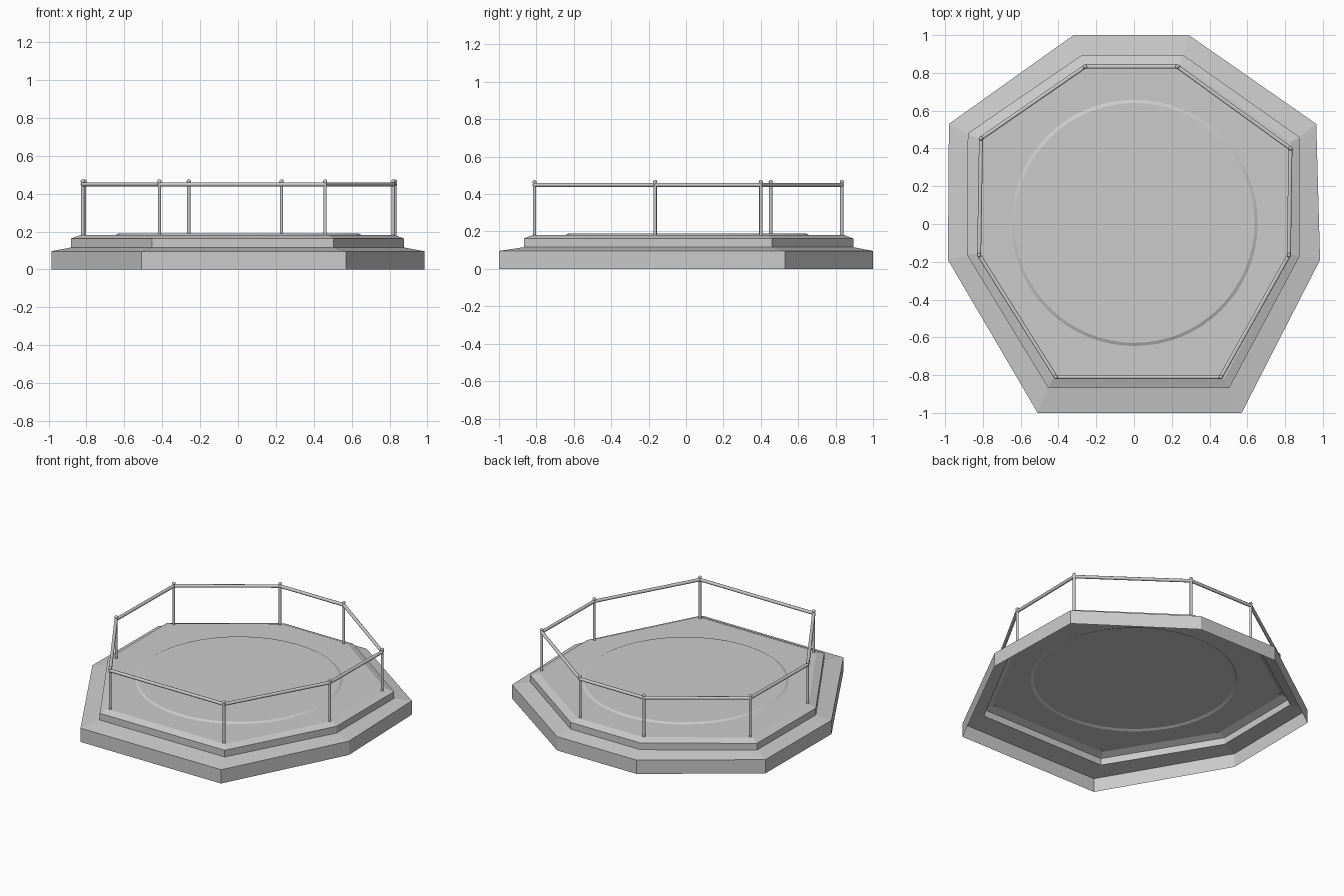
import bpy, bmesh, math
from mathutils import Vector

if "Cube" in bpy.data.objects:
    bpy.data.objects.remove(bpy.data.objects["Cube"])

# Octagon outlines read from the plan, all in the same corner order
OUTER = [(-.32, 1), (.29, 1), (.965, .53), (.985, -.19), (.57, -1), (-.51, -1), (-.985, -.19), (-.98, .53)]
STEP = [(-.275, .895), (.26, .895), (.877, .46), (.877, -.17), (.505, -.867), (-.455, -.867), (-.883, -.165), (-.88, .48)]
POSTS = [(-.26, .833), (.23, .833), (.828, .40), (.82, -.165), (.46, -.81), (-.415, -.81), (-.82, -.165), (-.81, .453)]


def finish(bm, name, smooth=True):
    mesh = bpy.data.meshes.new(name)
    bm.to_mesh(mesh)
    bm.free()
    ob = bpy.data.objects.new(name, mesh)
    bpy.context.collection.objects.link(ob)
    if smooth:
        bpy.ops.object.select_all(action='DESELECT')
        ob.select_set(True)
        bpy.context.view_layer.objects.active = ob
        bpy.ops.object.shade_smooth_by_angle(angle=math.radians(40))
    return ob


def loop(bm, pts, z):
    return [bm.verts.new((x, y, z)) for x, y in pts]


def bridge(bm, a, b):
    n = len(a)
    for i in range(n):
        j = (i + 1) % n
        bm.faces.new((a[i], a[j], b[j], b[i]))


def edges_of(bm, ring):
    out = []
    for i, v in enumerate(ring):
        w = ring[(i + 1) % len(ring)]
        out.append(bm.edges.get((v, w)) or bm.edges.new((v, w)))
    return out


def rod(bm, a, b, r, seg=10):
    a, b = Vector(a), Vector(b)
    d = b - a
    m = d.to_track_quat('Z', 'Y').to_matrix().to_4x4()
    m.translation = (a + b) / 2
    bmesh.ops.create_cone(bm, cap_ends=True, segments=seg, radius1=r, radius2=r,
                          depth=d.length, matrix=m)


# Stepped platform: an open-bottomed shell with a round hole in the deck
bm = bmesh.new()
deck = [(x * .945, y * .945) for x, y in STEP]
rings = [loop(bm, p, z) for p, z in
         ((OUTER, 0), (OUTER, .096), (STEP, .116), (STEP, .163), (deck, .181))]
for a, b in zip(rings, rings[1:]):
    bridge(bm, a, b)


def circle(r, n=64):
    return [(.003 + r * math.cos(-math.tau * i / n), .006 + r * math.sin(-math.tau * i / n)) for i in range(n)]


# Raised round floor panel with a sloped lip
lip = loop(bm, circle(.652), .181)
panel = loop(bm, circle(.635), .189)
bridge(bm, lip, panel)
bm.faces.new(panel)
bmesh.ops.triangle_fill(bm, use_beauty=True, use_dissolve=False,
                        edges=edges_of(bm, rings[-1]) + edges_of(bm, lip), normal=(0, 0, 1))
bmesh.ops.recalc_face_normals(bm, faces=bm.faces)
if max(bm.faces, key=lambda f: f.calc_area()).normal.z < 0:
    bmesh.ops.reverse_faces(bm, faces=bm.faces)
finish(bm, "stepped_platform", smooth=False)

# Railing posts with ball caps
bm = bmesh.new()
for x, y in POSTS:
    rod(bm, (x, y, .178), (x, y, .46), .009)
finish(bm, "railing_posts")

bm = bmesh.new()
for x, y in POSTS:
    ball = bmesh.ops.create_uvsphere(bm, u_segments=12, v_segments=8, radius=.011)
    bmesh.ops.translate(bm, verts=ball['verts'], vec=(x, y, .465))
finish(bm, "post_caps")

# Handrail running from post to post
bm = bmesh.new()
for i, (x, y) in enumerate(POSTS):
    u, v = POSTS[(i + 1) % len(POSTS)]
    rod(bm, (x, y, .449), (u, v, .449), .011)
finish(bm, "handrail")
